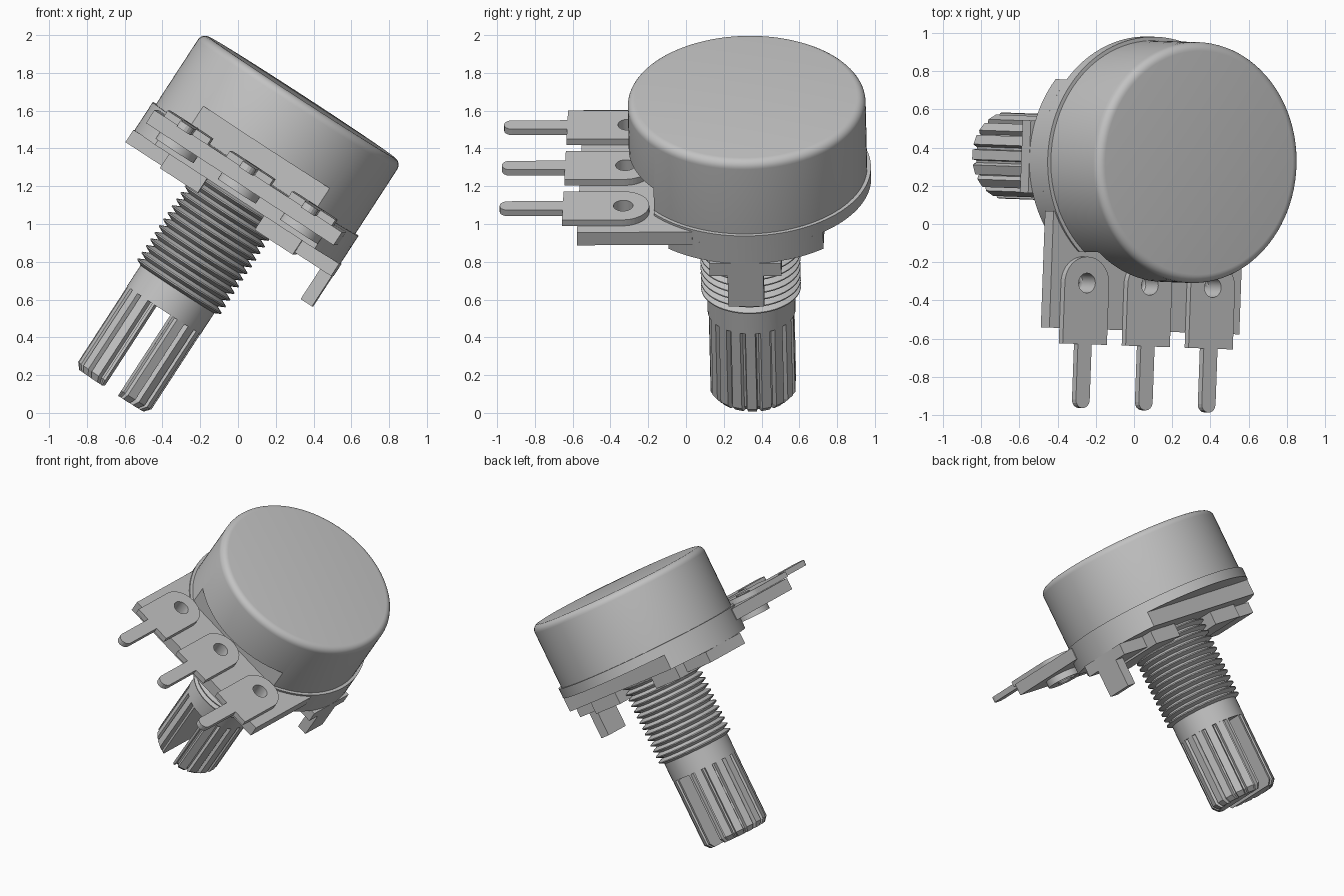
import bpy, bmesh
from math import sin, cos, pi, asin
from mathutils import Matrix, Vector

old = bpy.data.objects.get("Cube")
if old:
    bpy.data.objects.remove(old, do_unlink=True)

# One light grey metal
grey = bpy.data.materials.new("plain_grey")
grey.use_nodes = True
COLOUR = (0.54, 0.54, 0.54, 1)
grey.diffuse_color = COLOUR
grey.node_tree.nodes["Principled BSDF"].inputs["Base Color"].default_value = COLOUR

# Tilted frame: the shaft axis is local z, the terminals point to local -y
axis = Vector((0.545, -0.02, 0.838)).normalized()
side = Vector((0.838, -0.03, -0.545))
side = (side - axis * side.dot(axis)).normalized()
FRAME = Matrix((side, axis.cross(side), axis)).transposed().to_4x4()
FRAME.translation = (-0.52, 0.352, 0.348)


def finish(name, bm, smooth=False):
    bmesh.ops.recalc_face_normals(bm, faces=bm.faces)
    mesh = bpy.data.meshes.new(name)
    bm.to_mesh(mesh)
    bm.free()
    mesh.materials.append(grey)
    obj = bpy.data.objects.new(name, mesh)
    bpy.context.collection.objects.link(obj)
    obj.matrix_world = FRAME
    if smooth:
        bpy.ops.object.select_all(action='DESELECT')
        obj.select_set(True)
        bpy.context.view_layer.objects.active = obj
        bpy.ops.object.shade_smooth_by_angle(angle=0.6)
    return obj


def prism(name, outline, z0, z1, smooth=False):
    bm = bmesh.new()
    face = bm.faces.new([bm.verts.new((x, y, z0)) for x, y in outline])
    ext = bmesh.ops.extrude_face_region(bm, geom=[face])["geom"]
    bmesh.ops.translate(bm, vec=(0, 0, z1 - z0),
                        verts=[g for g in ext if isinstance(g, bmesh.types.BMVert)])
    return finish(name, bm, smooth)


def box(name, x0, x1, y0, y1, z0, z1):
    return prism(name, [(x0, y0), (x1, y0), (x1, y1), (x0, y1)], z0, z1)


def arc(r, start, end, n, cx=0, cy=0):
    steps = [start + (end - start) * i / n for i in range(n + 1)]
    return [(cx + r * cos(t), cy + r * sin(t)) for t in steps]


def skin(bm, rings):
    for low, high in zip(rings, rings[1:]):
        for i in range(len(low)):
            j = (i + 1) % len(low)
            bm.faces.new((low[i], low[j], high[j], high[i]))
    bm.faces.new(rings[0])
    bm.faces.new(rings[-1])


def lathe(name, profile, n=64):
    bm = bmesh.new()
    skin(bm, [[bm.verts.new((r * cos(2 * pi * i / n), r * sin(2 * pi * i / n), z))
               for i in range(n)] for r, z in profile])
    return finish(name, bm, True)


def cut(target, cutter):
    cutter.hide_render = True
    cutter.display_type = 'WIRE'
    cutter.hide_set(True)
    mod = target.modifiers.new("cut", 'BOOLEAN')
    mod.operation = 'DIFFERENCE'
    mod.solver = 'EXACT'
    mod.object = cutter


# Can with rounded top rim and a flat above the terminals
FLAT = -0.487
rim = arc(0.045, 0, pi / 2, 6, 0.585, 1.532)
cap = lathe("cap", [(0.63, 1.11)] + rim, 96)
cut(cap, box("cap_flat_cutter", -0.7, 0.7, -0.9, FLAT, 1.0, 1.263))

# Flange disc, trimmed straight at the terminal side
R = 0.65
t = asin(FLAT / R)
prism("flange", arc(R, t, pi - t, 80), 1.055, 1.125, True)

# Base plate under the flange, trimmed straight front and back
a = asin(0.41 / R)
prism("base_plate", arc(R, -a, a, 24) + arc(R, pi - a, pi + a, 24), 0.95, 1.055, True)

# Side tongues and the raised blocks beside the bushing
for s, label in ((1, "left"), (-1, "right")):
    box(label + "_tongue", s * 0.42, s * R, -0.19, 0.19, 0.872, 0.95)
    box(label + "_base_block", s * 0.18, s * 0.42, -0.28, 0.28, 0.858, 0.95)

# Locating tab
box("locating_tab", 0.578, R, -0.095, 0.095, 0.68, 0.872)

# Terminal board
board = box("terminal_board", -0.593, 0.593, -0.89, -0.28, 1.03, 1.112)

# Terminals with rivet heads underneath
HOLE_Y, W, PIN = -0.65, 0.138, 0.043
for i, label in enumerate(("right", "middle", "left")):
    x = (i - 1) * 0.393
    outline = (arc(W, 0, pi, 20, x, HOLE_Y)
               + [(x - W, -0.97), (x - PIN, -0.97)]
               + arc(PIN, pi, 2 * pi, 8, x, -1.262)
               + [(x + PIN, -0.97), (x + W, -0.97)])
    lug = prism(label + "_terminal", outline, 1.112, 1.15)
    hole = prism(label + "_hole_cutter", arc(0.052, 0, 2 * pi * 23 / 24, 23, x, HOLE_Y), 0.9, 1.3, True)
    rivet = prism(label + "_rivet", arc(0.12, 0, 2 * pi * 31 / 32, 31, x, HOLE_Y), 0.985, 1.03, True)
    for part in (lug, rivet, board):
        cut(part, hole)

# Threaded bushing
PITCH, TURNS, BOTTOM = 0.042, 14, 0.364
thread = [(0.228, BOTTOM)]
for i in range(TURNS):
    z = BOTTOM + i * PITCH
    thread += [(0.265, z + PITCH * 0.42), (0.265, z + PITCH * 0.58), (0.228, z + PITCH)]
lathe("threaded_bushing", thread, 48)

# Plain collar
lathe("shaft_collar", [(0.233, 0.235), (0.233, 0.4)], 48)

# Splined shaft with chamfered tip, split by a slot
TEETH = 18
spline = []
for i in range(TEETH):
    for off, r in ((-0.32, 0.232), (0.32, 0.232), (0.42, 0.205), (0.58, 0.205)):
        t = 2 * pi * (i + off) / TEETH
        spline.append((r * cos(t), r * sin(t)))
bm = bmesh.new()
skin(bm, [[bm.verts.new((x * s, y * s, z)) for x, y in spline]
          for z, s in ((-0.275, 0.88), (-0.243, 1), (0.25, 1))])
shaft = finish("splined_shaft", bm)
cut(shaft, box("slot_cutter", -0.05, 0.05, -0.4, 0.4, -0.5, 0.24))
